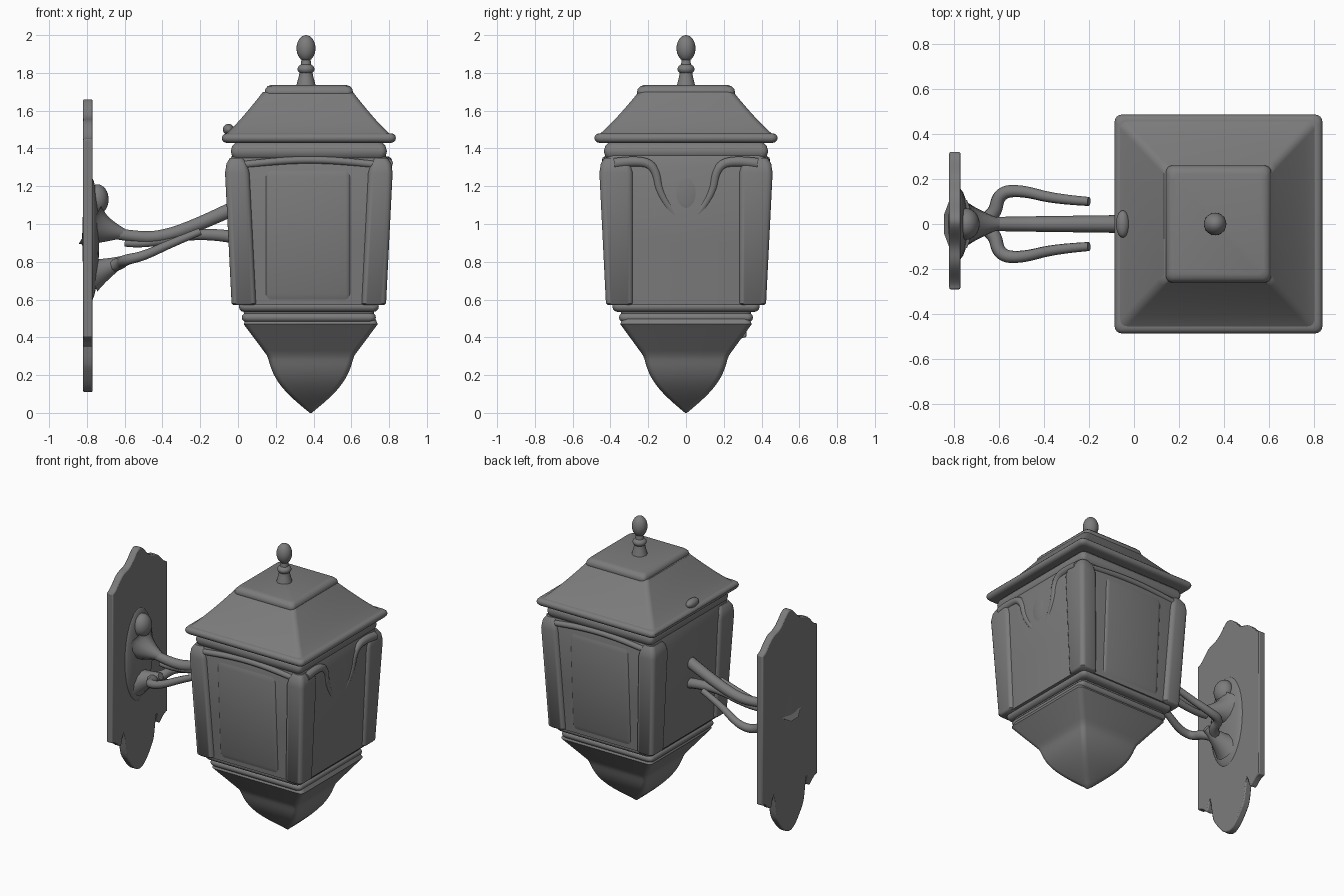
import bpy, bmesh, math
from mathutils import Vector

if "Cube" in bpy.data.objects:
    bpy.data.objects.remove(bpy.data.objects["Cube"], do_unlink=True)

metal = bpy.data.materials.new("dull grey metal")
metal.use_nodes = True
grey = (0.2, 0.2, 0.2, 1)
metal.diffuse_color = grey
for node in metal.node_tree.nodes:
    if node.type == 'BSDF_PRINCIPLED':
        node.inputs["Base Color"].default_value = grey

lantern_x = 0.375
sides = ((-1, "front"), (1, "back"))


def lerp(start, end, t):
    return start + (end - start) * t


def steps(count):
    return [i / count for i in range(count + 1)]


def finish(name, mesh):
    mesh.materials.clear()
    mesh.materials.append(metal)
    mesh.shade_smooth()
    mesh.set_sharp_from_angle(angle=math.radians(45))
    part = bpy.data.objects.new(name, mesh)
    bpy.context.scene.collection.objects.link(part)
    return part


def from_bmesh(name, bm):
    bmesh.ops.recalc_face_normals(bm, faces=bm.faces)
    mesh = bpy.data.meshes.new(name)
    bm.to_mesh(mesh)
    bm.free()
    return finish(name, mesh)


def rounded_ring(z, x_pair, y_pair):
    """Corner points of a rounded rectangle at one height."""
    x_low, x_high = sorted(x_pair)
    y_low, y_high = sorted(y_pair)
    r = min(0.03, (x_high - x_low) * 0.4, (y_high - y_low) * 0.4)
    corners = ((x_high - r, y_high - r), (x_low + r, y_high - r),
               (x_low + r, y_low + r), (x_high - r, y_low + r))
    ring = []
    for quarter, (x, y) in enumerate(corners):
        for t in steps(4):
            angle = math.pi / 2 * (quarter + t)
            ring.append((x + r * math.cos(angle), y + r * math.sin(angle), z))
    return ring


def loft(name, sections):
    """Skin a stack of rounded rectangles and close both ends."""
    bm = bmesh.new()
    rings = [[bm.verts.new(p) for p in rounded_ring(*s)] for s in sections]
    for lower, upper in zip(rings, rings[1:]):
        for i in range(len(lower)):
            bm.faces.new((lower[i - 1], lower[i], upper[i], upper[i - 1]))
    bm.faces.new(rings[0])
    bm.faces.new(rings[-1])
    return from_bmesh(name, bm)


def block(name, profile, centre=lantern_x, ratio=0.95):
    """Four-sided block from (height, half depth) pairs."""
    loft(name, [(z, (centre - half * ratio, centre + half * ratio), (-half, half))
                for z, half in profile])


def slab(name, low, high, half, ratio=0.95):
    """Flat slab with a rounded rim."""
    rise = (high - low) / 2
    angles = [lerp(-math.pi / 2, math.pi / 2, t) for t in steps(6)]
    block(name, [(low + rise * (1 + math.sin(a)), half - rise * (1 - math.cos(a)))
                 for a in angles], ratio=ratio)


def tube(name, points, thick, thin):
    """Tapered rod through a few control points."""
    curve = bpy.data.curves.new(name, 'CURVE')
    curve.dimensions = '3D'
    curve.bevel_depth = 1
    curve.bevel_resolution = 3
    curve.use_fill_caps = True
    curve.resolution_u = 10
    spline = curve.splines.new('NURBS')
    spline.points.add(len(points) - 1)
    for point, place, t in zip(spline.points, points, steps(len(points) - 1)):
        point.co = (*place, 1)
        point.radius = lerp(thick, thin, t)
    spline.order_u = 3
    spline.use_endpoint_u = True
    path = bpy.data.objects.new(name + " path", curve)
    bpy.context.scene.collection.objects.link(path)
    graph = bpy.context.evaluated_depsgraph_get()
    mesh = bpy.data.meshes.new_from_object(path.evaluated_get(graph))
    bpy.data.objects.remove(path, do_unlink=True)
    return finish(name, mesh)


def blob(name, centre, size):
    bm = bmesh.new()
    bmesh.ops.create_uvsphere(bm, u_segments=24, v_segments=16, radius=1)
    for v in bm.verts:
        v.co = Vector(centre) + v.co * Vector(size)
    return from_bmesh(name, bm)


# Roof: rounded eaves, slightly hollow slopes and a flat cap
slab("eaves", 1.43, 1.48, 0.485)
block("roof_slope", [(lerp(1.46, 1.7, t), lerp(0.48, 0.25, t ** 0.85)) for t in steps(8)],
      centre=0.37)
slab("roof_cap", 1.66, 1.735, 0.26, ratio=0.9)
blob("roof_knob", (-0.05, 0, 1.5), (0.03, 0.06, 0.03))

# Finial
finial_x = 0.36
tube("finial_stem", [(finial_x, 0, z) for z in (1.7, 1.75, 1.8, 1.9)], 0.06, 0.02)
blob("finial_ring", (finial_x, 0, 1.82), (0.045, 0.045, 0.03))
blob("finial_bud", (finial_x, 0, 1.93), (0.05, 0.05, 0.07))

# Collar and body, whose walls lean outward toward the top
slab("collar", 1.33, 1.44, 0.435)


def wall(z):
    return 0.38 + 0.05 * z


block("lantern_body", [(z, wall(z) - 0.01) for z in (0.57, 0.6, 0.9, 1.3)]
      + [(1.38, 0.41)], ratio=0.98)

for side, label in sides:
    # Corner posts
    for flank, end in ((-1, "right"), (1, "left")):
        sections = []
        for z, inset in ((0.57, 0.01), (0.58, 0), (1.27, 0), (1.32, 0.01), (1.35, 0.03)):
            reach = wall(z)
            sections.append((z, (lantern_x + flank * (reach - inset),
                                 lantern_x + flank * (reach - 0.13 + inset)),
                             (side * (reach + 0.015 - inset), side * (0.28 + inset))))
        loft(label + "_" + end + "_post", sections)
    # Shallow panel between the posts, with a soft fold above it
    loft(label + "_panel", [(z, (0.14, 0.6), (side * 0.3, side * (wall(z) - gap)))
                            for z, gap in ((0.6, 0.01), (0.63, 0), (1.25, 0), (1.28, 0.01))])
    tube(label + "_top_fold", [(lerp(0, 0.76, t), side * 0.425, 1.31 + 0.03 * math.sin(math.pi * t))
                               for t in steps(6)], 0.02, 0.02)
    # Draped fold on the outer wall, sweeping in and down
    tube(label + "_drape", [(0.79, side * 0.38, 1.32), (0.79, side * 0.25, 1.34),
                            (0.79, side * 0.16, 1.3), (0.78, side * 0.14, 1.15),
                            (0.77, side * 0.06, 1.05)], 0.03, 0.02)
blob("drape_centre", (0.77, 0, 1.2), (0.03, 0.1, 0.16))

# Stepped base above a swelling, pointed pendant
slab("base_lip", 0.535, 0.59, 0.39)
slab("base_neck", 0.5, 0.56, 0.345, ratio=1)
slab("base_bead", 0.48, 0.53, 0.355, ratio=1)


def pendant_half(z):
    return 0.005 + 0.73 * z + 0.045 * max(0, math.sin(math.pi * min(z, 0.3) / 0.3))


block("pendant", [(z, pendant_half(z)) for z in (0.47 * t for t in steps(20))] + [(0.5, 0.335)],
      centre=0.385, ratio=1.02)

# Wall plate: rounded at both ends, wavy on top, with two notches below
half_width = 0.305


def crown(t):
    return math.cos(math.pi * t / 2) ** 2


def top_edge(t):
    return 1.47 + 0.17 * crown(t) + 0.02 * math.cos(3 * math.pi * t)


def bottom_edge(t):
    notch = math.exp(-((abs(t) - 0.6) / 0.06) ** 2)
    return 0.4 - 0.29 * crown(t) + 0.12 * notch


across = [lerp(-1, 1, t) for t in steps(60)]
outline = [(t, top_edge(t)) for t in across] + [(t, bottom_edge(t)) for t in reversed(across)]
bm = bmesh.new()
rear = bm.faces.new([bm.verts.new((-0.82, 0.015 + half_width * t, z)) for t, z in outline])
extruded = bmesh.ops.extrude_face_region(bm, geom=[rear])
bmesh.ops.translate(bm, vec=(0.05, 0, 0),
                    verts=[g for g in extruded["geom"] if isinstance(g, bmesh.types.BMVert)])
plate = from_bmesh("wall_plate", bm)
bevel = plate.modifiers.new("soft rim", 'BEVEL')
bevel.width = 0.01
bevel.segments = 2
bevel.limit_method = 'ANGLE'
bevel.angle_limit = math.radians(60)

# Bosses where the bracket meets the plate
blob("plate_swell", (-0.78, 0, 0.92), (0.045, 0.16, 0.33))
blob("upper_boss", (-0.745, 0, 1.13), (0.06, 0.07, 0.08))
tube("upper_flare", [(-0.78, 0, 1), (-0.73, 0, 0.97), (-0.6, 0, 0.95)], 0.13, 0.025)
tube("lower_flare", [(-0.78, 0, 0.73), (-0.73, 0, 0.75), (-0.6, 0, 0.81)], 0.1, 0.025)

# Bracket arms and the pair of side scrolls
tube("upper_arm", [(-0.7, 0, 0.96), (-0.55, 0, 0.93), (-0.4, 0, 0.93), (-0.2, 0, 1),
                   (-0.03, 0, 1.08)], 0.03, 0.04)
tube("lower_arm", [(-0.6, 0, 0.9), (-0.5, 0, 0.89), (-0.2, 0, 0.96), (-0.02, 0, 0.93)],
     0.02, 0.035)
for side, label in sides:
    tube(label + "_scroll", [(-0.69, 0, 0.77), (-0.62, side * 0.03, 0.79),
                             (-0.6, side * 0.14, 0.81), (-0.5, side * 0.15, 0.83),
                             (-0.35, side * 0.11, 0.9), (-0.2, side * 0.1, 0.96)], 0.035, 0.02)
